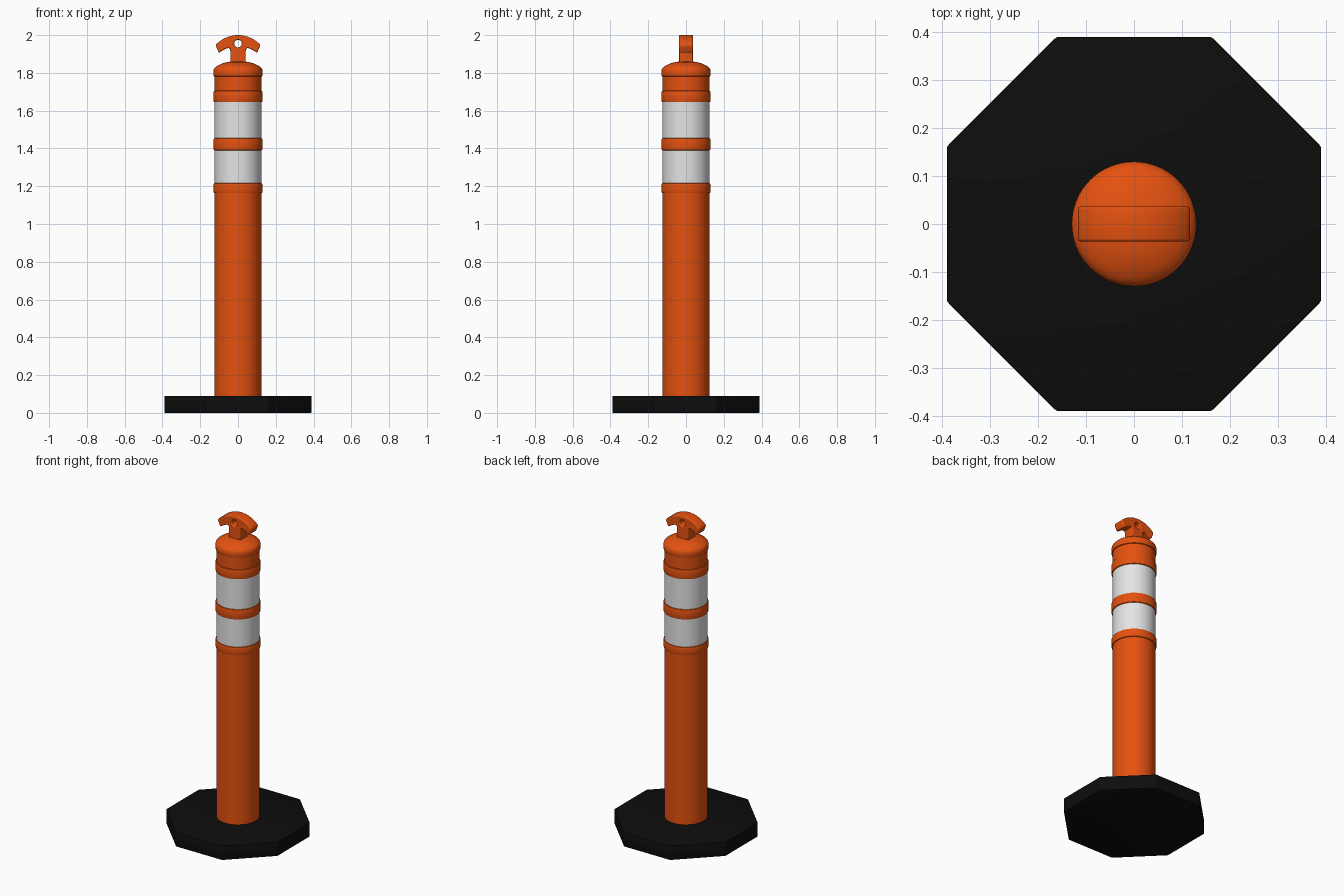
import bpy, bmesh, math

if "Cube" in bpy.data.objects:
    bpy.data.objects.remove(bpy.data.objects["Cube"])


def material(name, rgb):
    m = bpy.data.materials.new(name)
    m.diffuse_color = (*rgb, 1)
    m.use_nodes = True
    m.node_tree.nodes["Principled BSDF"].inputs["Base Color"].default_value = m.diffuse_color
    return m


ORANGE = material("orange plastic", (0.78, 0.083, 0.005))
WHITE = material("white reflective", (0.78, 0.78, 0.78))
BLACK = material("black rubber", (0.004, 0.004, 0.004))


def smooth(ob, angle=35):
    bpy.ops.object.select_all(action='DESELECT')
    ob.select_set(True)
    bpy.context.view_layer.objects.active = ob
    bpy.ops.object.shade_smooth_by_angle(angle=math.radians(angle))


def mesh_object(name, bm, *mats):
    me = bpy.data.meshes.new(name)
    bmesh.ops.recalc_face_normals(bm, faces=bm.faces)
    bm.to_mesh(me)
    bm.free()
    for m in mats:
        me.materials.append(m)
    ob = bpy.data.objects.new(name, me)
    bpy.context.collection.objects.link(ob)
    return ob


# Octagonal rubber base with slightly softened edges
bm = bmesh.new()
r = 0.39 / math.cos(math.pi / 8)
ring = [bm.verts.new((r * math.cos(a), r * math.sin(a), 0))
        for a in (math.pi / 8 + i * math.pi / 4 for i in range(8))]
face = bm.faces.new(ring)
top = bmesh.ops.extrude_face_region(bm, geom=[face], use_keep_orig=True)["geom"]
for v in top:
    if isinstance(v, bmesh.types.BMVert):
        v.co.z = 0.09
bmesh.ops.bevel(bm, geom=bm.edges[:], offset=0.004, segments=2, profile=0.5, affect='EDGES')
smooth(mesh_object("base", bm, BLACK))

# Post: lathed profile with raised ribs, reflective bands and domed cap
R, RIB = 0.1235, 0.13


def rib(z0, z1):
    return [(R, z0), (RIB - 0.002, z0 + 0.002), (RIB, z0 + 0.009),
            (RIB, z1 - 0.009), (RIB - 0.002, z1 - 0.002), (R, z1)]


profile = [(0, 0.085), (R, 0.085)]
for z0, z1 in ((1.163, 1.216), (1.39, 1.454), (1.645, 1.706)):
    profile += rib(z0, z1)
profile += [(R, 1.781), (RIB - 0.002, 1.783), (RIB, 1.79), (RIB, 1.812), (0.127, 1.822),
            (0.119, 1.831), (0.105, 1.84), (0.085, 1.849), (0.06, 1.857), (0.03, 1.861), (0, 1.862)]
bm = bmesh.new()
verts = [bm.verts.new((x, 0, z)) for x, z in profile]
edges = [bm.edges.new(pair) for pair in zip(verts, verts[1:])]
bmesh.ops.spin(bm, geom=verts + edges, cent=(0, 0, 0), axis=(0, 0, 1),
               angle=2 * math.pi, steps=64)
bmesh.ops.remove_doubles(bm, verts=bm.verts[:], dist=0.0001)
for f in bm.faces:
    z = f.calc_center_median().z
    f.material_index = int(1.225 < z < 1.38 or 1.46 < z < 1.64)
smooth(mesh_object("post", bm, ORANGE, WHITE))

# Curved T-shaped handle with a round hole, as a filled and extruded outline
ZC, RO = 1.838, 0.162
half = [(RO * math.sin(math.radians(a)), ZC + RO * math.cos(math.radians(a)))
        for a in range(3, 43, 3)]
half += [(0.114, 1.953), (0.1165, 1.947), (0.1155, 1.94), (0.105, 1.915),
         (0.101, 1.909), (0.096, 1.909), (0.085, 1.917), (0.07, 1.925), (0.055, 1.931),
         (0.047, 1.931), (0.042, 1.925), (0.041, 1.915), (0.041, 1.84)]
outline = [(0, ZC + RO)] + half + [(-x, z) for x, z in reversed(half)]
hole = [(0.02 * math.cos(i * math.pi / 12), 1.955 + 0.02 * math.sin(i * math.pi / 12))
        for i in range(24)]
cu = bpy.data.curves.new("handle", 'CURVE')
cu.dimensions, cu.fill_mode = '2D', 'BOTH'
cu.extrude, cu.bevel_depth, cu.bevel_resolution, cu.offset = 0.0305, 0.006, 2, -0.006
for pts in (outline, hole):
    s = cu.splines.new('POLY')
    s.points.add(len(pts) - 1)
    for p, (x, z) in zip(s.points, pts):
        p.co = (x, z, 0, 1)
    s.use_cyclic_u = True
cu.materials.append(ORANGE)
handle = bpy.data.objects.new("handle", cu)
bpy.context.collection.objects.link(handle)
handle.rotation_euler.x = math.pi / 2
bpy.ops.object.select_all(action='DESELECT')
handle.select_set(True)
bpy.context.view_layer.objects.active = handle
bpy.ops.object.convert(target='MESH')
smooth(bpy.context.view_layer.objects.active)
